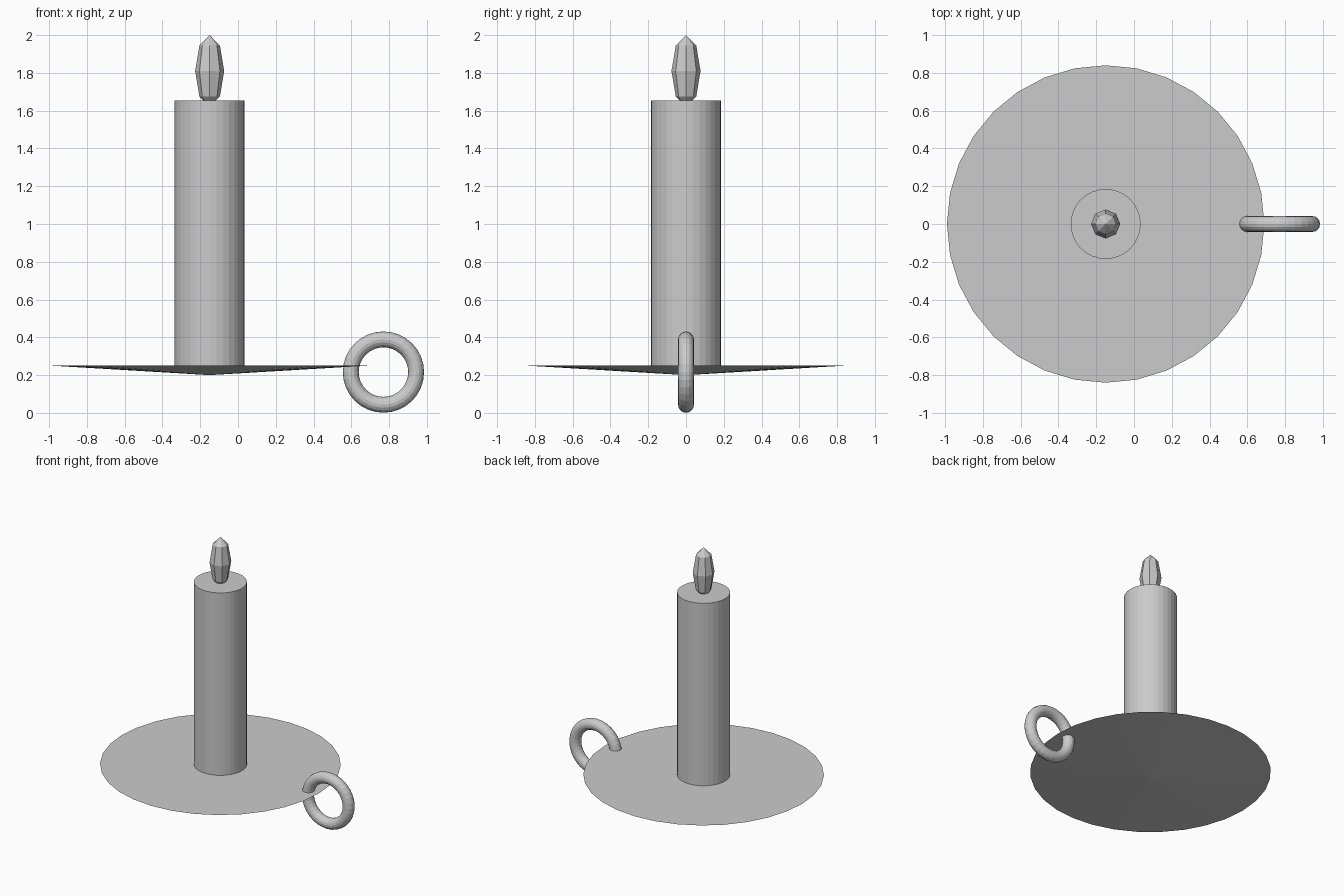
import bpy
from math import pi

if "Cube" in bpy.data.objects:
    bpy.data.objects.remove(bpy.data.objects["Cube"])

CX = -0.15  # shared axis of dish, candle and flame


def finish(name):
    obj = bpy.context.object
    obj.name = name
    return obj


# dish: flat on top, shallow cone underneath
bpy.ops.mesh.primitive_cone_add(vertices=32, radius1=0, radius2=0.84, depth=0.05,
                                location=(CX, 0, 0.225))
finish("dish")

# candle
z0, z1 = 0.23, 1.655
bpy.ops.mesh.primitive_cylinder_add(vertices=32, radius=0.185, depth=z1 - z0,
                                    location=(CX, 0, (z0 + z1) / 2))
finish("candle")

# faceted flame, its base sunk in the candle
bpy.ops.mesh.primitive_uv_sphere_add(segments=8, ring_count=4, radius=1,
                                     location=(CX, 0, 1.81))
finish("flame").scale = (0.077, 0.077, 0.19)

# upright ring handle through the dish rim
bpy.ops.mesh.primitive_torus_add(major_radius=0.173, minor_radius=0.042,
                                 major_segments=32, minor_segments=16,
                                 location=(0.77, 0, 0.216), rotation=(pi / 2, 0, 0))
finish("ring_handle")
